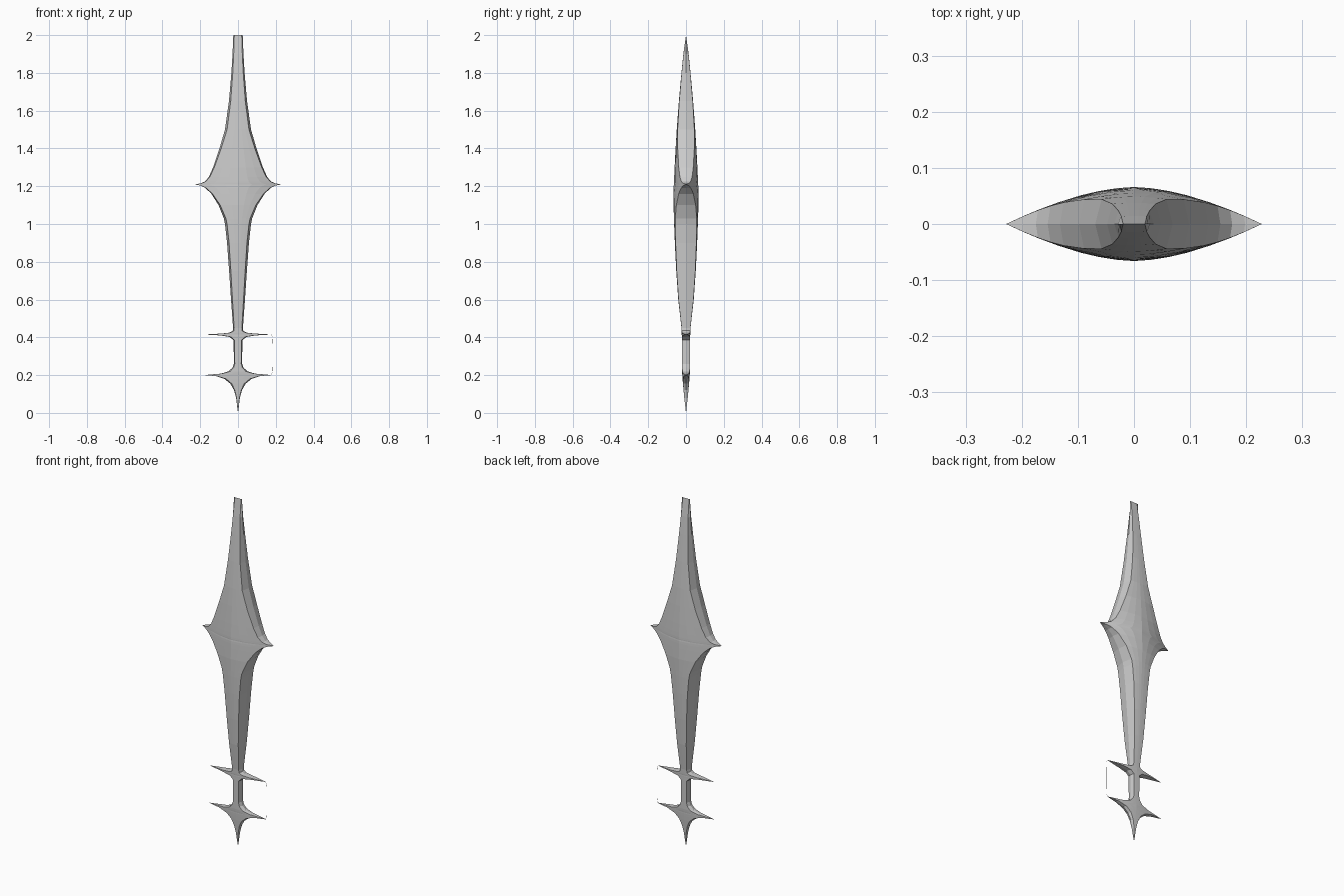
import bpy
import bmesh

if "Cube" in bpy.data.objects:
    bpy.data.objects.remove(bpy.data.objects["Cube"])

steel = bpy.data.materials.new("steel_grey")
steel.diffuse_color = (0.6, 0.6, 0.6, 1)
steel.use_nodes = True
steel.node_tree.nodes["Principled BSDF"].inputs["Base Color"].default_value = steel.diffuse_color

# Outline stations: height, half width
OUTLINE = [
    (2.0, .025), (1.9, .029), (1.8, .035), (1.65, .048), (1.5, .069), (1.4, .098), (1.3, .132),
    (1.25, .154), (1.225, .175), (1.215, .198), (1.21, .228), (1.203, .198), (1.19, .172),
    (1.16, .141), (1.1, .103), (1.03, .075), (1.0, .069), (.9, .058), (.75, .047), (.6, .037),
    (.45, .026), (.435, .028), (.425, .045), (.42, .09), (.415, .18), (.41, .09), (.402, .045),
    (.385, .023), (.26, .022), (.24, .029), (.22, .050), (.208, .09), (.2, .182), (.195, .118),
    (.18, .072), (.155, .041), (.12, .021), (.08, .010), (.03, .004), (0, .0)]

# Half thickness along the centre line: height, depth
DEPTH = [(2.0, 0), (1.9, .014), (1.7, .034), (1.5, .049), (1.35, .058), (1.2, .065), (1.1, .066),
         (1.0, .063), (.8, .055), (.6, .041), (.45, .024), (.4, .022), (.22, .021), (.15, .016),
         (.05, .006), (0, 0)]


def depth_at(z):
    for (z1, d1), (z0, d0) in zip(DEPTH, DEPTH[1:]):
        if z >= z0:
            return d0 + (d1 - d0) * (z - z0) / (z1 - z0)
    return 0


def section(z, w):
    """Lens section with bevelled sides that meet in a ridge."""
    span = .228 if z > .5 else .182
    d = depth_at(z)
    crease = w - min(.016, .25 * w) * max(0, 1 - w / span)
    face = []
    for t in (1, .67, .33, 0, -.33, -.67, -1):
        x = t * crease
        y = d * max(0, 1 - (abs(x) / span) ** 1.7)
        face.append((x, y))
    back = [(x, y, z) for x, y in face]
    front = [(x, -y, z) for x, y in reversed(face)]
    return [(w, 0, z)] + back + [(-w, 0, z)] + front


# Blade, guard, grip and pommel as one continuous loft
bm = bmesh.new()
rings = [[bm.verts.new(p) for p in section(z, w)] for z, w in OUTLINE]
n = len(rings[0])
for upper, lower in zip(rings, rings[1:]):
    for i in range(n):
        j = (i + 1) % n
        bm.faces.new((upper[i], upper[j], lower[j], lower[i]))
bmesh.ops.remove_doubles(bm, verts=bm.verts, dist=.00005)
bmesh.ops.recalc_face_normals(bm, faces=bm.faces)
mesh = bpy.data.meshes.new("dagger_body")
bm.to_mesh(mesh)
bm.free()
body = bpy.data.objects.new("dagger_body", mesh)
bpy.context.collection.objects.link(body)
mesh.materials.append(steel)

# Hair-thin knuckle bow between the guard tip and the pommel tip
curve = bpy.data.curves.new("knuckle_bow", 'CURVE')
curve.dimensions = '3D'
curve.bevel_depth = .0006
curve.bevel_resolution = 0
path = [(.175, .415), (.183, .40), (.185, .36), (.185, .25), (.183, .215), (.175, .2)]
spline = curve.splines.new('POLY')
spline.points.add(len(path) - 1)
for point, (x, z) in zip(spline.points, path):
    point.co = (x, 0, z, 1)
curve.materials.append(steel)
bow = bpy.data.objects.new("knuckle_bow", curve)
bpy.context.collection.objects.link(bow)
